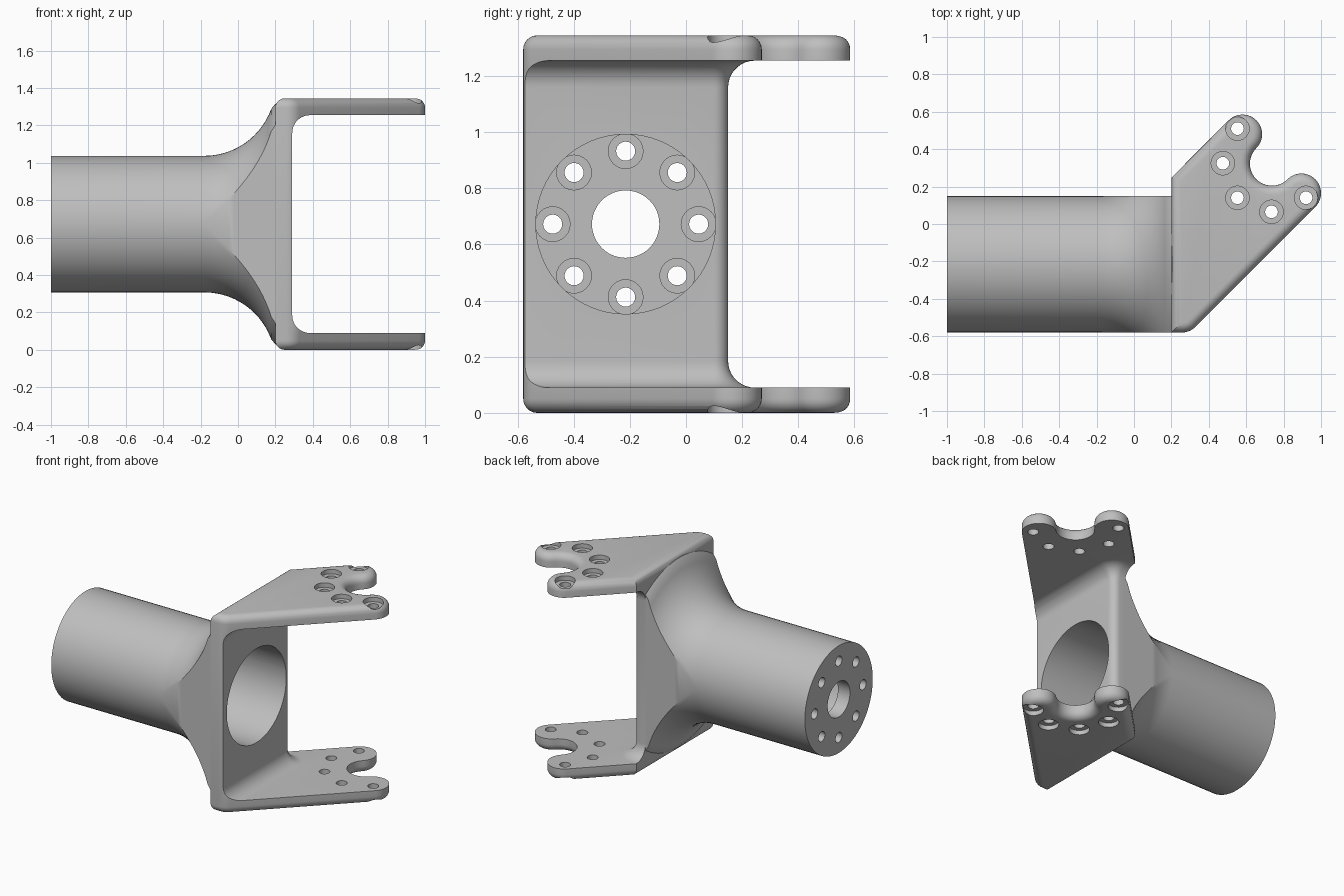
import bpy, bmesh
from math import sin, cos, acos, pi, radians, sqrt
from mathutils import Matrix, Vector

if "Cube" in bpy.data.objects:
    bpy.data.objects.remove(bpy.data.objects["Cube"])

CY, CZ, TOP = -0.215, 0.6725, 1.345     # tube axis and total height
TUBE_R, BORE_R, THICK = 0.365, 0.32, 0.09


def arc(cx, cy, r, a0, a1, n=12):
    return [(cx + r * cos(radians(a0 + (a1 - a0) * i / n)),
             cy + r * sin(radians(a0 + (a1 - a0) * i / n))) for i in range(n + 1)]


def loft(bm, rings):
    """Closed solid through a stack of rings with equal point counts."""
    rows = [[bm.verts.new(p) for p in ring] for ring in rings]
    n = len(rows[0])
    for a, b in zip(rows, rows[1:]):
        for i in range(n):
            bm.faces.new((a[i], a[(i + 1) % n], b[(i + 1) % n], b[i]))
    bm.faces.new(rows[0][::-1])
    bm.faces.new(rows[-1])


def lathe(bm, profile, origin, direction, n=40):
    """Solid of (distance, radius) pairs turned about an axis."""
    m = Matrix.Translation(origin) @ Vector(direction).to_track_quat('Z', 'Y').to_matrix().to_4x4()
    loft(bm, [[m @ Vector((r * cos(2 * pi * i / n), r * sin(2 * pi * i / n), t))
               for i in range(n)] for t, r in profile])


def finish(bm, name):
    bmesh.ops.recalc_face_normals(bm, faces=bm.faces)
    mesh = bpy.data.meshes.new(name)
    bm.to_mesh(mesh)
    bm.free()
    obj = bpy.data.objects.new(name, mesh)
    bpy.context.collection.objects.link(obj)
    return obj


def combine(target, tool, operation):
    mod = target.modifiers.new("combine", 'BOOLEAN')
    mod.operation, mod.object, mod.solver = operation, tool, 'EXACT'
    bpy.ops.object.select_all(action='DESELECT')
    bpy.context.view_layer.objects.active = target
    target.select_set(True)
    bpy.ops.object.modifier_apply(modifier=mod.name)
    bpy.data.objects.remove(tool)


# Fork outline seen from above, shrunk inward by d
def outline(d):
    s = d * sqrt(2)
    pts = [(0.2 + d, 0.248 + d - s), (0.2 + d, -0.58 + d)]
    pts += arc(0.2566, -0.48, 0.1 - d, -90, -45, 6)
    pts += arc(0.895, 0.165, 0.105 - d, -45, 135, 20)
    pts += arc(0.7375, 0.3225, 0.1177 + d, -45, -225, 20)[1:-1]
    pts += arc(0.58, 0.48, 0.105 - d, -45, 135, 20)
    return pts


# Fork blank with rounded top and bottom rims
E = 0.05
rim = [(E * (1 - sin(radians(a))), E * (1 - cos(radians(a)))) for a in range(0, 91, 15)]
levels = [(d, z) for d, z in rim] + [(d, TOP - z) for d, z in reversed(rim)]
bm = bmesh.new()
loft(bm, [[(x, y, z) for x, y in outline(d)] for d, z in levels])
body = finish(bm, "fork_and_tube")

# Gap between the two plates, leaving a wall with filleted joints
F = 0.095
fillet = [(F * (1 - cos(radians(a))), THICK + F * (1 - sin(radians(a)))) for a in range(90, -1, -10)]
levels = fillet + [(d, TOP - z) for d, z in reversed(fillet)]
bm = bmesh.new()
loft(bm, [[(x, y, z) for x, y in
           [(0.1, 0.15 + d)] + arc(0.24, 0.10, 0.05 + d, 90, 0, 8)
           + [(0.29 + d, -0.9), (1.3, -0.9), (1.3, 0.9), (0.1, 0.9)]] for d, z in levels])
combine(body, finish(bm, "gap_cutter"), 'DIFFERENCE')


# Tube flaring into the fork, trimmed flat at both sides
def flare_ring(x, r, n=32):
    a0 = acos(min(1, 0.3647 / r))
    angles = [a0 + (pi - 2 * a0) * i / n for i in range(n + 1)]
    angles += [a + pi for a in angles]
    return [(x, CY + r * cos(a), CZ + r * sin(a)) for a in angles]


flare = [(-0.18 + 0.38 * sin(radians(a)), TUBE_R + 0.38 * (1 - cos(radians(a))))
         for a in range(0, 71, 5)]
bm = bmesh.new()
loft(bm, [flare_ring(x, r) for x, r in [(-1, TUBE_R)] + flare + [(0.2, 0.643), (0.24, 0.65)]])
combine(body, finish(bm, "tube"), 'UNION')

# Main bore, closed by an end wall
bm = bmesh.new()
lathe(bm, [(0, BORE_R), (1.5, BORE_R)], (-0.91, CY, CZ), (1, 0, 0), 64)
combine(body, finish(bm, "bore_cutter"), 'DIFFERENCE')

# Centre hole and ring of counterbored bolt holes in the end wall
bm = bmesh.new()
lathe(bm, [(0, 0.12), (0.3, 0.12)], (-1.1, CY, CZ), (1, 0, 0), 48)
bolt = [(0, 0.034), (0.16, 0.034), (0.16, 0.062), (0.3, 0.062)]
for k in range(8):
    a = k * pi / 4
    lathe(bm, bolt, (-1.1, CY + 0.26 * cos(a), CZ + 0.26 * sin(a)), (1, 0, 0), 24)
combine(body, finish(bm, "bolt_cutter"), 'DIFFERENCE')

# Counterbored holes in both fork plates
bm = bmesh.new()
screw = [(0, 0.063), (0.13, 0.063), (0.13, 0.034), (0.25, 0.034)]
for x, y in [(0.553, 0.51), (0.475, 0.325), (0.553, 0.14), (0.735, 0.065), (0.92, 0.14)]:
    lathe(bm, screw, (x, y, TOP + 0.1), (0, 0, -1), 24)
    lathe(bm, screw, (x, y, -0.1), (0, 0, 1), 24)
combine(body, finish(bm, "screw_cutter"), 'DIFFERENCE')

# Plain grey finish
grey = bpy.data.materials.new("plain_grey")
grey.use_nodes = True
colour = (0.52, 0.52, 0.52, 1)
grey.diffuse_color = colour
grey.node_tree.nodes["Principled BSDF"].inputs["Base Color"].default_value = colour
body.data.materials.clear()
body.data.materials.append(grey)
for face in body.data.polygons:
    face.material_index = 0
bpy.ops.object.shade_smooth_by_angle(angle=radians(30))
